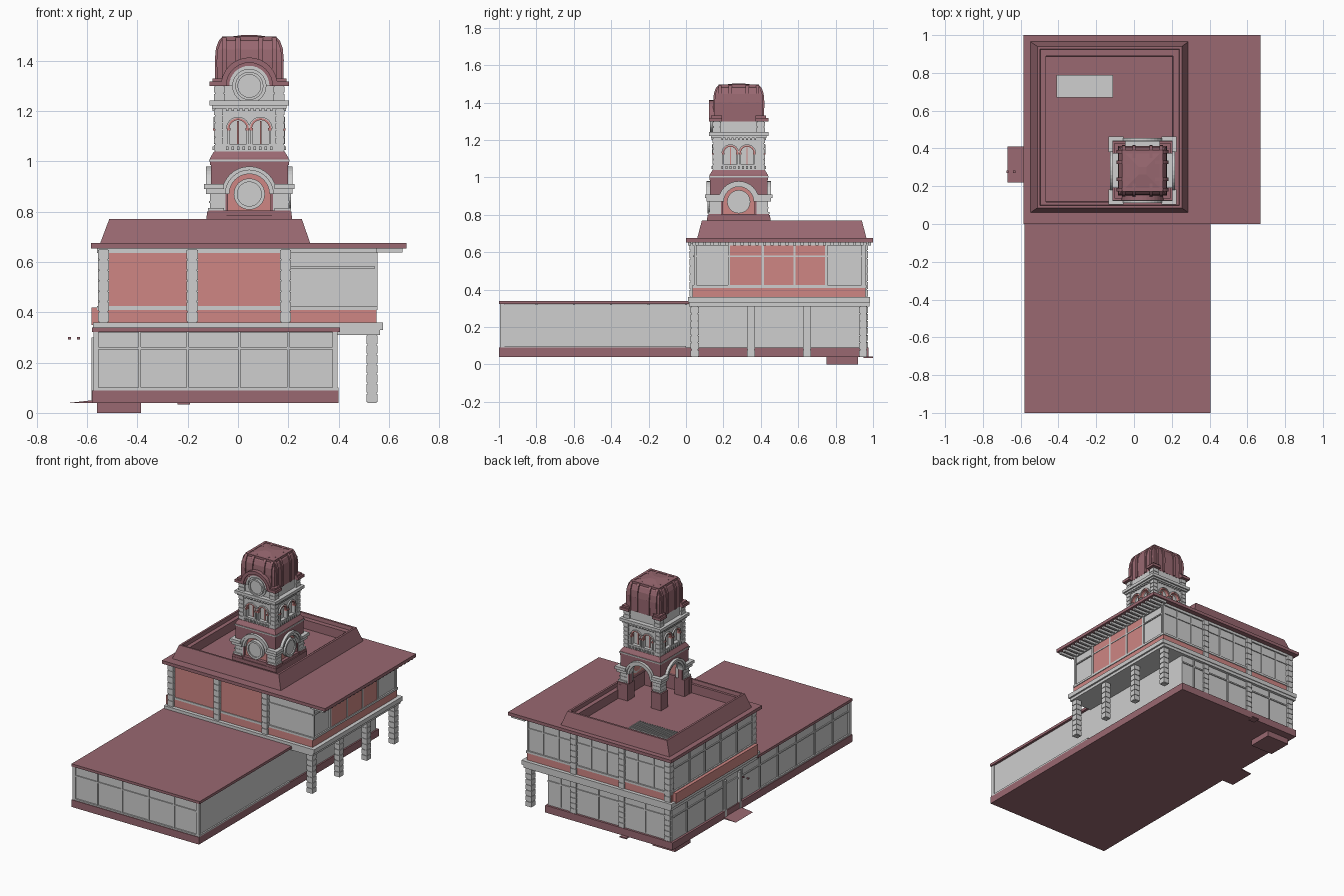
import bpy, bmesh
from math import sin, cos, pi, radians
from mathutils import Matrix, Vector

cube = bpy.data.objects.get("Cube")
if cube:
    bpy.data.objects.remove(cube, do_unlink=True)


def material(name, rgb):
    m = bpy.data.materials.new(name)
    m.use_nodes = True
    m.diffuse_color = (*rgb, 1)
    m.node_tree.nodes["Principled BSDF"].inputs["Base Color"].default_value = (*rgb, 1)
    return m


MAROON = material("maroon roof", (0.32, 0.14, 0.165))
GREY = material("light grey stone", (0.62, 0.62, 0.62))
SALMON = material("salmon panel", (0.62, 0.24, 0.23))
WORLD = Matrix.Identity(4)


def finish(name, bm, mat, frame):
    bmesh.ops.recalc_face_normals(bm, faces=bm.faces)
    bm.transform(frame)
    me = bpy.data.meshes.new(name)
    bm.to_mesh(me)
    bm.free()
    me.materials.append(mat)
    ob = bpy.data.objects.new(name, me)
    bpy.context.scene.collection.objects.link(ob)
    return ob


def loft(name, loops, mat, frame=WORLD):
    """Stack of rectangles (x0, x1, y0, y1, z), capped at both ends."""
    bm = bmesh.new()
    rows = [[bm.verts.new(p) for p in ((a, c, z), (b, c, z), (b, d, z), (a, d, z))]
            for a, b, c, d, z in loops]
    for r, s in zip(rows, rows[1:]):
        for i in range(4):
            j = (i + 1) % 4
            bm.faces.new((r[i], r[j], s[j], s[i]))
    bm.faces.new(rows[0])
    bm.faces.new(rows[-1])
    return finish(name, bm, mat, frame)


def box(name, x, y, z, mat, frame=WORLD):
    return loft(name, [(*x, *y, z[0]), (*x, *y, z[1])], mat, frame)


def square(name, hw, z, mat, frame):
    return box(name, (-hw, hw), (-hw, hw), z, mat, frame)


def plate(name, pts, y, mat, frame=WORLD):
    """Outline in x-z, extruded along y."""
    bm = bmesh.new()
    f = bm.faces.new([bm.verts.new((px, y[0], pz)) for px, pz in pts])
    g = bmesh.ops.extrude_face_region(bm, geom=[f])
    moved = [v for v in g["geom"] if isinstance(v, bmesh.types.BMVert)]
    bmesh.ops.translate(bm, verts=moved, vec=Vector((0, y[1] - y[0], 0)))
    return finish(name, bm, mat, frame)


def arc(cx, cz, r, a0, a1, n=16):
    angles = [radians(a0 + (a1 - a0) * i / n) for i in range(n + 1)]
    return [(cx + r * cos(a), cz + r * sin(a)) for a in angles]


def half_ring(name, cx, cz, r0, r1, y, mat, frame, a0=0, a1=180):
    plate(name, arc(cx, cz, r1, a0, a1) + arc(cx, cz, r0, a1, a0), y, mat, frame)


def disc(name, cx, cz, r, y, mat, frame):
    plate(name, arc(cx, cz, r, 0, 345, 23), y, mat, frame)


def arch_wall(name, hw, z, centres, r, spring, y, mat, frame):
    pts = [(-hw, z[0])]
    for c in centres:
        pts += [(c - r, z[0])] + arc(c, spring, r, 180, 0) + [(c + r, z[0])]
    plate(name, pts + [(hw, z[0]), (hw, z[1]), (-hw, z[1])], y, mat, frame)


def column(name, x, y, z, n, hw=0.022, frame=WORLD):
    """Rusticated column: blocks with recessed joints."""
    box(name + "_shaft", (x - hw + .004, x + hw - .004), (y - hw + .004, y + hw - .004), z, GREY, frame)
    step = (z[1] - z[0]) / n
    for i in range(n):
        b = z[0] + i * step
        box(name + "_block", (x - hw, x + hw), (y - hw, y + hw), (b + .003, b + step - .003), GREY, frame)


# Low front wing and ground floor
box("base", (-.58, .4), (-1, .975), (.04, .09), MAROON)
box("ground_walls", (-.565, .39), (-.985, .96), (.09, .32), GREY)
box("wing_roof", (-.58, .405), (-1, .04), (.322, .34), MAROON)
box("wing_sill", (-.575, .4), (-.995, 0), (.09, .1), GREY)
for x in (-.565, .385):
    box("wing_corner_post", (x - .01, x + .01), (-.995, -.97), (.09, .322), GREY)
for x in (-.39, -.2, .005, .2):
    box("wing_front_mullion", (x - .005, x + .005), (-.992, -.98), (.1, .322), GREY)
box("wing_front_rail", (-.565, .385), (-.992, -.98), (.253, .262), GREY)
for i in range(9):
    y = -.8 + i * .2
    box("side_mullion", (-.572, -.56), (y - .005, y + .005), (.1, .322), GREY)
box("side_rail", (-.572, -.56), (-.98, .95), (.253, .262), GREY)
box("back_rail", (-.56, .39), (.955, .967), (.253, .262), GREY)
for x in (-.36, 0, .29):
    box("back_mullion", (x - .005, x + .005), (.955, .967), (.1, .322), GREY)

# Steps and entrance
box("back_step", (-.56, -.385), (.75, .92), (0, .04), MAROON)
box("small_step", (-.24, -.19), (.95, 1), (.034, .042), MAROON)
loft("entrance_ramp", [(-.67, -.56, .22, .41, .04), (-.58, -.56, .22, .41, .05)], MAROON)
box("entrance_door", (-.573, -.56), (.25, .38), (.05, .27), GREY)
for y in (.23, .39):
    box("door_post", (-.582, -.56), (y - .01, y + .01), (.05, .3), GREY)
box("entrance_sign_band", (-.582, -.555), (.04, .94), (.35, .42), SALMON)
for x in (-.67, -.634):
    box("door_lamp", (x - .006, x + .006), (.27, .282), (.291, .301), MAROON)

# Upper floor
box("ledge", (-.572, .565), (.015, .98), (.31, .345), GREY)
box("ledge_cap", (-.577, .577), (.01, .985), (.33, .36), GREY)
box("lower_band", (-.56, .55), (.035, .96), (.36, .41), SALMON)
box("upper_walls", (-.55, .545), (.045, .955), (.41, .65), GREY)
box("window_sill", (-.56, .555), (.035, .965), (.41, .425), GREY)
box("wall_head", (-.56, .555), (.035, .965), (.635, .655), GREY)
for x in (-.535, -.182, .188):
    column("front_column", x, .042, (.36, .65), 7)
    column("back_column", x, .95, (.36, .65), 7)
    column("back_ground_column", x, .95, (.05, .31), 7)
for a, b in ((-.513, -.204), (-.16, .166)):
    box("front_window_panel", (a, b), (.04, .046), (.425, .635), SALMON)
box("front_window_rail", (.21, .545), (.038, .046), (.575, .583), GREY)
box("side_window_panel", (.544, .55), (.23, .75), (.425, .635), SALMON)
for y in (.05, .23, .41, .58, .75, .945):
    for x in (-.55, .548):
        box("side_window_mullion", (x - .006, x + .006), (y - .006, y + .006), (.42, .64), GREY)
for x in (-.552, .548):
    box("side_window_rail", (x - .005, x + .005), (.05, .95), (.575, .583), GREY)
box("back_window_rail", (-.55, .545), (.953, .961), (.575, .583), GREY)
for x in (-.42, -.3, -.06, .06, .31, .43, .545):
    box("back_window_mullion", (x - .005, x + .005), (.953, .961), (.42, .64), GREY)
for i in range(4):
    column("porch_column", .533, .047 + i * .3, (.04, .31), 7)

# Eaves and sunken roof
box("eaves", (-.585, .67), (0, 1), (.653, .675), MAROON)
for i in range(25):
    y = .02 + i * .04
    box("eave_rafter", (.55, .655), (y - .008, y + .008), (.637, .653), GREY)
loft("parapet_roof", [(-.548, .287, .06, .965, .675), (-.512, .254, .085, .94, .77),
                      (-.498, .24, .097, .926, .77), (-.495, .237, .1, .923, .745),
                      (-.467, .207, .117, .89, .745), (-.465, .205, .118, .888, .685)], MAROON)
box("roof_vent", (-.41, -.11), (.67, .79), (.68, .695), GREY)
for i in range(16):
    x = -.4 + i * .0187
    box("vent_slat", (x - .004, x + .004), (.672, .788), (.695, .702), GREY)

# Tower, built around its own axis
CENTRE = Matrix.Translation((.045, .282, 0))
SIDES = [CENTRE @ Matrix.Rotation(k * pi / 2, 4, "Z") for k in range(4)]
for k, s in enumerate(SIDES):
    # Lower arched stage
    box("tower_pier", (-.168, -.09), (-.168, -.09), (.68, .8), MAROON, s)
    box("corner_pier", (-.157, -.095), (-.157, -.095), (.8, .87), GREY, s)
    for a, b, hw in ((.805, .815, .165), (.835, .842, .16), (.87, .89, .172), (.89, .91, .18)):
        box("pier_moulding", (-hw, -.1), (-hw, -.1), (a, b), GREY, s)
    arch_wall("arch_wall", .153, (.8, 1.0), (0,), .085, .87, (-.153, -.12), MAROON, s)
    half_ring("arch_outer_ring", 0, .87, .095, .11, (-.172, -.15), GREY, s)
    half_ring("arch_inner_ring", 0, .87, .08, .095, (-.165, -.12), GREY, s)
    if k < 2:
        box("tower_plinth", (-.17, .17), (-.17, -.14), (.68, .785), MAROON, s)
        box("plinth_step", (-.163, .163), (-.163, -.13), (.785, .805), MAROON, s)
        plate("arch_infill", [(-.085, .8)] + arc(0, .87, .085, 180, 0) + [(.085, .8)],
              (-.14, -.13), SALMON, s)
        disc("clock_face", 0, .87, .05, (-.158, -.13), GREY, s)
        for a in (0, 180):
            half_ring("clock_rim", 0, .87, .048, .062, (-.166, -.13), GREY, s, a, a + 180)
    # Belfry with paired arched windows
    arch_wall("belfry_wall", .132, (1.07, 1.21), (-.045, .045), .036, 1.13, (-.132, -.11), GREY, s)
    box("belfry_sill", (-.135, .135), (-.137, -.1), (1.04, 1.07), GREY, s)
    column("belfry_corner", -.122, -.122, (1.04, 1.21), 6, .018, s)
    for c in (-.045, .045):
        half_ring("window_arch_trim", c, 1.13, .034, .042, (-.139, -.12), SALMON, s)
        half_ring("window_hood", c, 1.13, .042, .047, (-.142, -.12), GREY, s)
        box("window_bar", (c - .003, c + .003), (-.118, -.108), (1.07, 1.16), SALMON, s)
        for d in (-.037, .037):
            box("window_post", (c + d - .004, c + d + .004), (-.141, -.12), (1.07, 1.125), GREY, s)
            box("window_impost", (c + d - .007, c + d + .007), (-.144, -.12), (1.122, 1.132), SALMON, s)
    for i in range(9):
        x = -.088 + i * .022
        box("sill_baluster", (x - .005, x + .005), (-.146, -.13), (1.045, 1.06), GREY, s)
        box("cornice_dentil", (x - .005, x + .005), (-.146, -.13), (1.2, 1.212), GREY, s)
    # Corners under the dome
    column("drum_corner", -.118, -.118, (1.24, 1.3), 2, .022, s)
    box("dome_corner_eave", (-.158, -.09), (-.158, -.09), (1.3, 1.318), MAROON, s)
    box("dome_corner_step", (-.147, -.09), (-.147, -.09), (1.318, 1.33), MAROON, s)

loft("tower_shoulder", [(-h, h, -h, h, z) for h, z in
     ((.157, .985), (.157, 1.0), (.155, 1.015), (.14, 1.04))], MAROON, CENTRE)
square("shoulder_band", .16, (1.0, 1.008), GREY, CENTRE)
square("belfry_core", .112, (1.03, 1.22), GREY, CENTRE)
square("belfry_cornice", .148, (1.21, 1.222), GREY, CENTRE)
square("belfry_cornice_cap", .158, (1.222, 1.242), GREY, CENTRE)
square("dome_drum", .127, (1.24, 1.31), GREY, CENTRE)

# Square dome with ribs
PROFILE = ((.128, 1.3), (.13, 1.4), (.126, 1.445), (.115, 1.475), (.098, 1.493))
loft("dome", [(-h, h, -h, h, z) for h, z in PROFILE] + [(-.02, .02, -.02, .02, 1.503)], MAROON, CENTRE)
for s in SIDES[:2]:
    for c in (-.1, -.045, .045, .1):
        loft("dome_rib", [(c - .009, c + .009, -h - .007, h + .007, z + .004) for h, z in PROFILE],
             MAROON, s)

# Upper clock on the front of the dome
f = SIDES[0]
half_ring("upper_clock_hood", 0, 1.3, .092, .113, (-.158, -.1), MAROON, f)
half_ring("upper_clock_hood_inner", 0, 1.3, .08, .092, (-.15, -.1), MAROON, f)
half_ring("upper_clock_arch", 0, 1.3, .066, .08, (-.145, -.1), GREY, f)
disc("upper_clock_back", 0, 1.3, .068, (-.137, -.1), GREY, f)
disc("upper_clock_face", 0, 1.3, .046, (-.145, -.12), GREY, f)
for a in (0, 180):
    half_ring("upper_clock_rim", 0, 1.3, .045, .056, (-.153, -.12), GREY, f, a, a + 180)
